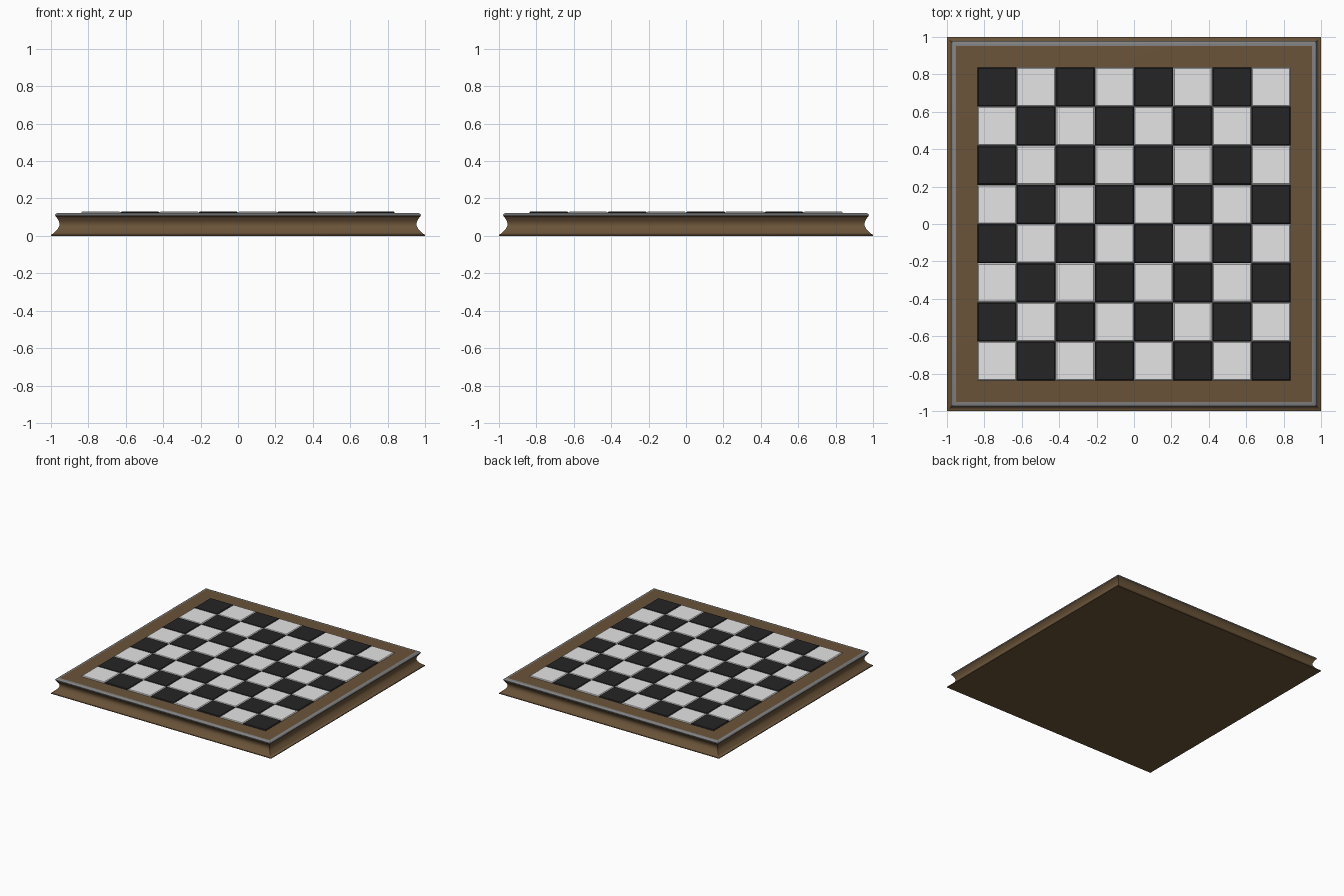
import bpy, bmesh, math

if "Cube" in bpy.data.objects:
    bpy.data.objects.remove(bpy.data.objects["Cube"])

def material(name, rgb):
    m = bpy.data.materials.new(name)
    m.diffuse_color = (*rgb, 1)
    m.use_nodes = True
    m.node_tree.nodes["Principled BSDF"].inputs["Base Color"].default_value = m.diffuse_color
    return m

brown = material("walnut brown", (0.144, 0.087, 0.041))
grey = material("inlay grey", (0.22, 0.22, 0.225))
white = material("light square", (0.78, 0.78, 0.78))
black = material("dark square", (0.018, 0.018, 0.018))

def square_loft(bm, profile, cx=0, cy=0, grey_rows=()):
    """Stack square rings of (half width, z), closed at both ends."""
    rings = [[bm.verts.new((cx + sx * h, cy + sy * h, z))
              for sx, sy in ((-1, -1), (1, -1), (1, 1), (-1, 1))] for h, z in profile]
    for i, (a, b) in enumerate(zip(rings, rings[1:])):
        for k in range(4):
            f = bm.faces.new((a[k], a[(k + 1) % 4], b[(k + 1) % 4], b[k]))
            f.material_index = int(i in grey_rows)
    bm.faces.new(rings[0][::-1])
    bm.faces.new(rings[-1])

def finish(bm, name, mats):
    me = bpy.data.meshes.new(name)
    bm.to_mesh(me)
    bm.free()
    ob = bpy.data.objects.new(name, me)
    bpy.context.collection.objects.link(ob)
    for m in mats:
        me.materials.append(m)
    return ob

# Frame: bottom lip, hollow moulding, grey rounded band, flat top
profile = [(1.0, 0.0), (1.0, 0.006)]
for i in range(13):
    t = i / 12
    z = 0.01 + 0.092 * t
    h = 0.99 - 0.018 * t - 0.026 * math.sin(math.pi * t)
    profile.append((h, z))
band_start = len(profile)
profile += [(0.976, 0.105), (0.978, 0.112), (0.973, 0.119), (0.967, 0.122), (0.953, 0.123)]
bm = bmesh.new()
square_loft(bm, profile, grey_rows=range(band_start, band_start + 4))
frame = finish(bm, "board_frame", [brown, grey])
bpy.context.view_layer.objects.active = frame
frame.select_set(True)
bpy.ops.object.shade_smooth_by_angle(angle=math.radians(35))

# Squares: chamfered tiles set into the frame, dark at the back left corner
size = 0.2095
half = size / 2
tile = [(half, 0.115), (half, 0.125), (half - 0.006, 0.130)]
for parity, name, mat in ((0, "light_squares", white), (1, "dark_squares", black)):
    bm = bmesh.new()
    for col in range(8):
        for row in range(8):
            if (col + row) % 2 == parity:
                square_loft(bm, tile, (col - 3.5) * size, (row - 3.5) * size)
    finish(bm, name, [mat])
